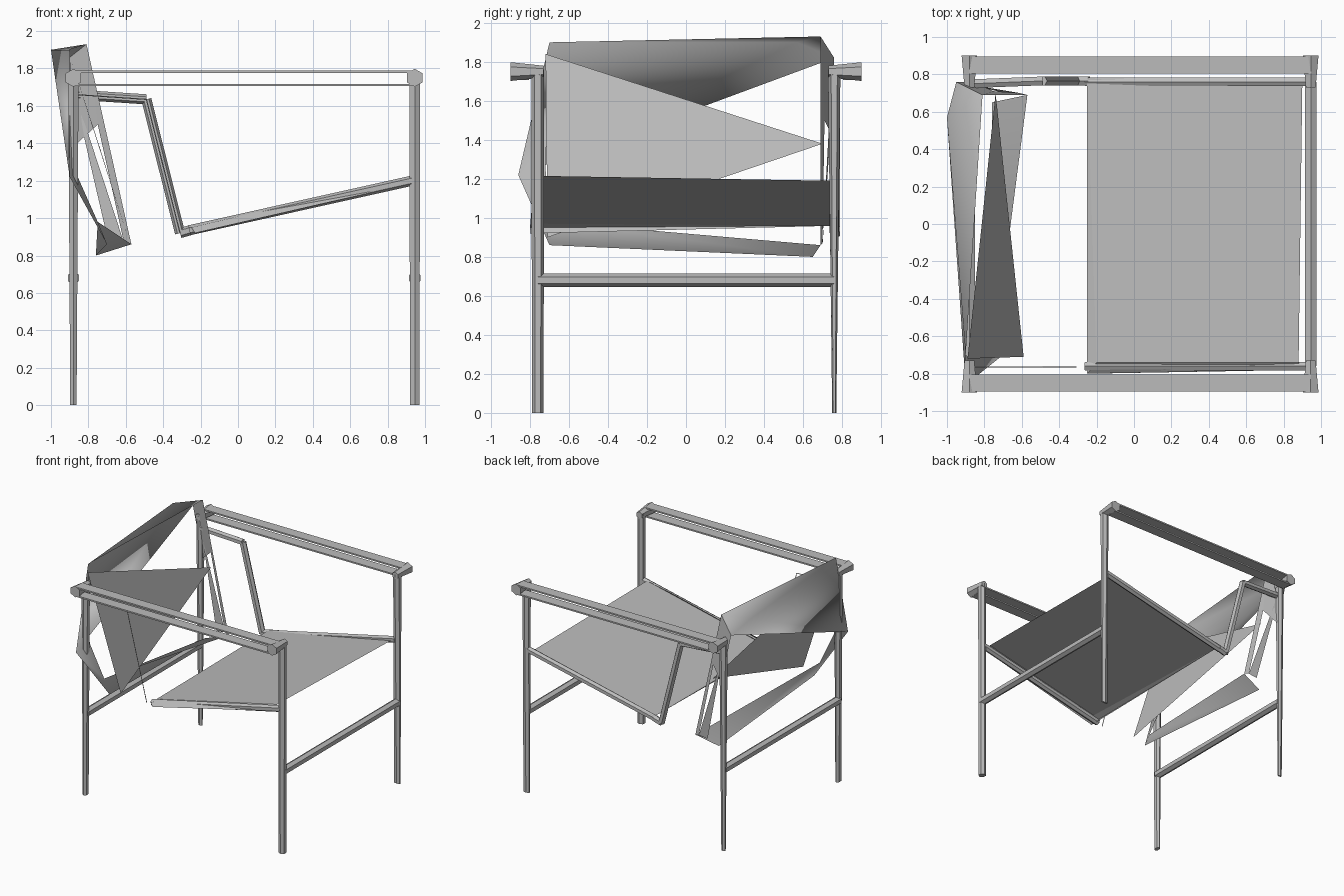
import bpy
import bmesh
from mathutils import Vector, Matrix

cube = bpy.data.objects.get("Cube")
if cube:
    bpy.data.objects.remove(cube, do_unlink=True)

grey = bpy.data.materials.new("plain_grey")
grey.use_nodes = True
grey.diffuse_color = (0.5, 0.5, 0.5, 1)
grey.node_tree.nodes["Principled BSDF"].inputs["Base Color"].default_value = (0.5, 0.5, 0.5, 1)


def add_object(name, bm, smooth=False):
    mesh = bpy.data.meshes.new(name)
    for face in bm.faces:
        face.smooth = smooth
    bm.to_mesh(mesh)
    bm.free()
    mesh.materials.append(grey)
    obj = bpy.data.objects.new(name, mesh)
    bpy.context.collection.objects.link(obj)
    return obj


def add_tube(bm, a, b, r1, r2, sides=6):
    a, b = Vector(a), Vector(b)
    turn = (b - a).to_track_quat('Z', 'Y').to_matrix().to_4x4()
    bmesh.ops.create_cone(bm, cap_ends=True, segments=sides, radius1=r1, radius2=r2,
                          depth=(b - a).length,
                          matrix=Matrix.Translation((a + b) / 2) @ turn)


def tube_path(name, points, radius):
    bm = bmesh.new()
    for a, b in zip(points, points[1:]):
        add_tube(bm, a, b, radius, radius)
    return add_object(name, bm)


def add_box(bm, low, high):
    low, high = Vector(low), Vector(high)
    size = Matrix.Diagonal((high - low).to_4d())
    size[3][3] = 1
    bmesh.ops.create_cube(bm, size=1, matrix=Matrix.Translation((low + high) / 2) @ size)


def panel(name, points, faces, smooth=False):
    bm = bmesh.new()
    verts = [bm.verts.new(p) for p in points]
    for face in faces:
        bm.faces.new([verts[i] for i in face])
    return add_object(name, bm, smooth)


FRONT, BACK, SIDE = 0.945, -0.88, 0.76

# Legs, slimmer at the foot
for end, x in (("front", FRONT), ("back", BACK)):
    for side, s in (("left", 1), ("right", -1)):
        bm = bmesh.new()
        add_tube(bm, (x, s * SIDE, 0), (x, s * SIDE, 1.76), 0.03, 0.032)
        for v in bm.verts:
            if v.co.z < 0.1:
                if s > 0:
                    v.co.y = SIDE + (v.co.y - SIDE) * 0.35
                if x < 0:
                    v.co.x = x + (v.co.x - x) * 0.65
        add_object(f"{end}_leg_{side}", bm)
    # Cross bar between the legs
    tube_path(f"{end}_cross_bar", [(x, -SIDE, 0.68), (x, SIDE, 0.68)], 0.034)

# Armrests: upper and lower straps joined by end knobs
for side, s in (("left", 1), ("right", -1)):
    bm = bmesh.new()
    for z in (1.783, 1.712):
        add_box(bm, (BACK, s * 0.85 - 0.045, z - 0.006), (FRONT, s * 0.85 + 0.045, z + 0.006))
    add_object(f"armrest_{side}", bm)
    bm = bmesh.new()
    for x in (FRONT, BACK):
        add_tube(bm, (x, s * 0.73, 1.75), (x, s * 0.9, 1.75), 0.03, 0.048)
    add_object(f"armrest_knobs_{side}", bm)
    # Sloping seat rails
    tube_path(f"seat_rail_{side}", [(0.93, s * SIDE, 1.2), (-0.26, s * SIDE, 0.935)], 0.027)

# Bent tube linking the seat to the left back leg
tube_path("back_support", [(-0.87, 0.75, 1.66), (-0.49, 0.765, 1.635), (-0.31, 0.765, 0.92),
                           (-0.24, 0.765, 0.94)], 0.027)
tube_path("right_link", [(-0.86, -0.765, 1.66), (-0.49, -0.765, 1.635), (-0.31, -0.765, 0.92)], 0.003)

# Seat sheet with a folded rear edge
panel("seat", [(-0.2, -0.74, 0.97), (0.88, -0.74, 1.215), (0.9, 0.76, 1.19), (-0.25, 0.78, 0.96),
               (-0.25, -0.8, 0.95), (-0.23, -0.8, 0.92), (0.9, -0.78, 1.18)],
      [(0, 1, 2, 3), (0, 3, 4), (3, 5, 4), (0, 4, 5, 6, 1)])

# Slanted back cushion sheet
panel("back_sheet", [(-0.89, -0.72, 1.84), (-0.59, -0.71, 0.9), (-0.74, 0.7, 1.38)], [(0, 1, 2)])

# Backrest sling: upper sheet, right side strip and lower strap
panel("back_sling", [
    (-0.81, 0.69, 1.93), (-1.0, 0.57, 1.9), (-0.95, 0.76, 1.82),
    (-0.9, -0.7, 1.9), (-0.9, -0.86, 1.22), (-0.87, -0.72, 1.25),
    (-0.7, -0.7, 0.86), (-0.75, -0.7, 0.98),
    (-0.76, 0.65, 0.8), (-0.57, 0.69, 0.86)],
    [(0, 1, 3), (1, 2, 4), (1, 4, 3), (0, 2, 1), (3, 4, 5),
     (4, 6, 7, 5), (6, 8, 9, 7)], True)

# Left side strips of the sling
panel("sling_side", [
    (-0.81, 0.69, 1.93), (-0.95, 0.76, 1.82), (-0.86, 0.76, 1.4), (-0.75, 0.71, 1.5),
    (-0.72, 0.71, 1.4), (-0.57, 0.69, 0.86), (-0.61, 0.7, 0.87),
    (-0.85, 0.74, 1.6), (-0.82, 0.74, 1.42), (-0.69, 0.7, 0.86)],
    [(0, 1, 2, 3), (0, 3, 6, 5), (7, 8, 9, 6)])
